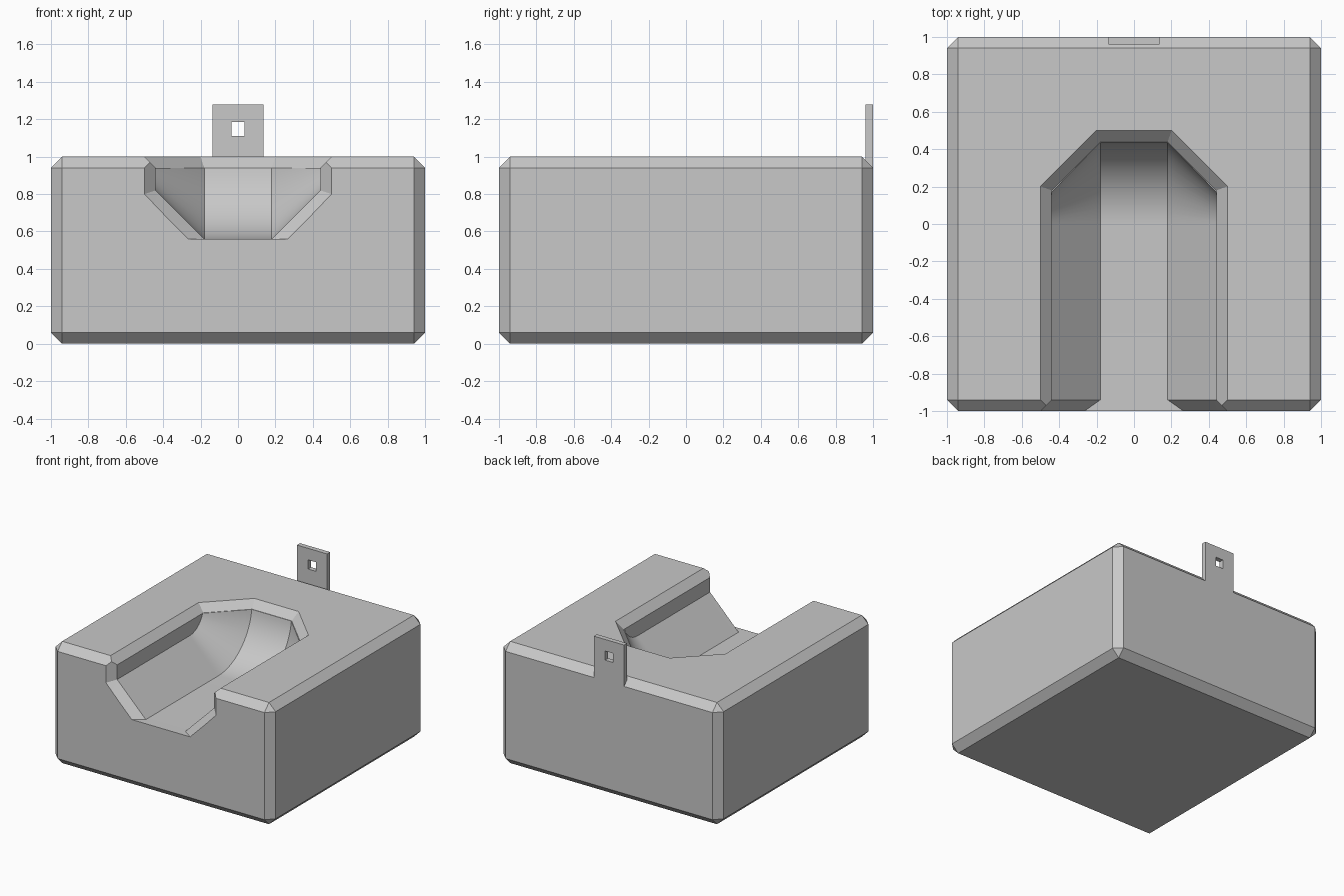
import bpy, bmesh
from math import sin, cos, pi

cube = bpy.data.objects.get("Cube")
if cube:
    bpy.data.objects.remove(cube, do_unlink=True)

grey = bpy.data.materials.new("plain_grey")
grey.use_nodes = True
grey.diffuse_color = (0.58, 0.58, 0.58, 1)
grey.node_tree.nodes["Principled BSDF"].inputs["Base Color"].default_value = grey.diffuse_color


def add_object(name, bm):
    mesh = bpy.data.meshes.new(name)
    bmesh.ops.recalc_face_normals(bm, faces=bm.faces[:])
    bm.to_mesh(mesh)
    bm.free()
    mesh.materials.append(grey)
    obj = bpy.data.objects.new(name, mesh)
    bpy.context.collection.objects.link(obj)
    return obj


def box(name, x, y, z):
    """Box from (min, max) ranges on each axis."""
    bm = bmesh.new()
    bmesh.ops.create_cube(bm, size=1)
    for v in bm.verts:
        v.co = [r[0] + (c + 0.5) * (r[1] - r[0]) for c, r in zip(v.co, (x, y, z))]
    return add_object(name, bm)


def hull(name, points):
    """Convex solid around the points and their mirror images in x."""
    bm = bmesh.new()
    for x, y, z in points:
        bm.verts.new((x, y, z))
        bm.verts.new((-x, y, z))
    result = bmesh.ops.convex_hull(bm, input=bm.verts[:])
    inside = {g for g in result["geom_interior"] if isinstance(g, bmesh.types.BMVert)}
    bmesh.ops.delete(bm, geom=list(inside), context="VERTS")
    bmesh.ops.dissolve_limit(bm, angle_limit=0.002, verts=bm.verts[:], edges=bm.edges[:])
    return add_object(name, bm)


def activate(obj):
    bpy.ops.object.select_all(action="DESELECT")
    obj.select_set(True)
    bpy.context.view_layer.objects.active = obj


def cut(target, cutters):
    """Subtract the cutters, apply, and remove them."""
    activate(target)
    for cutter in cutters:
        mod = target.modifiers.new("cut", "BOOLEAN")
        mod.operation, mod.solver, mod.object = "DIFFERENCE", "EXACT", cutter
        cutter.hide_render = True
        bpy.ops.object.modifier_apply(modifier=mod.name)
        bpy.data.objects.remove(cutter, do_unlink=True)


# Chamfered block
block = box("block", (-1, 1), (-1, 1), (0, 1))
activate(block)
bevel = block.modifiers.new("chamfer", "BEVEL")
bevel.width, bevel.segments = 0.06, 1
bpy.ops.object.modifier_apply(modifier=bevel.name)

# Trough: half-octagon channel whose end turns up in a quarter circle
FLOOR, STEPS = 0.56, 24
profile = [(0.44, 0.18), (0.18, 0.44)]
points = []
for x, depth in profile:
    points += [(x, -1.3, 1 - depth), (x, -1.3, 1.3), (x, depth, 1.3)]
    for i in range(STEPS + 1):
        a = i * pi / 2 / STEPS
        points.append((x, depth * sin(a), 1 - depth * cos(a)))
trough = hull("trough_cutter", points)

# Chamfer along the top rim, flaring outward above the inner walls
rim = []
for grow, z in ((0, 0.94), (0.12, 1.06)):
    rim += [(0.44 + grow, -1.3, z),
            (0.44 + grow, 0.18 + grow * 0.35, z),
            (0.18 + grow * 0.35, 0.44 + grow, z)]
rim_cutter = hull("rim_cutter", rim)

# Chamfer around the front mouth
mouth = []
for x, low_x, y, z in ((0.44, 0.18, -0.94, 0.82), (0.56, 0.35, -1.06, 0.78)):
    mouth += [(x, y, 1.3), (x, y, z), (low_x, y, FLOOR)]
mouth_cutter = hull("mouth_cutter", mouth)

cut(block, [trough, rim_cutter, mouth_cutter])
activate(block)
bpy.ops.object.shade_smooth_by_angle(angle=0.35)

# Hanging tab with a square hole
tab = box("hanging_tab", (-0.137, 0.137), (0.96, 1), (0.94, 1.28))
cut(tab, [box("tab_hole_cutter", (-0.035, 0.035), (0.9, 1.1), (1.11, 1.185))])
